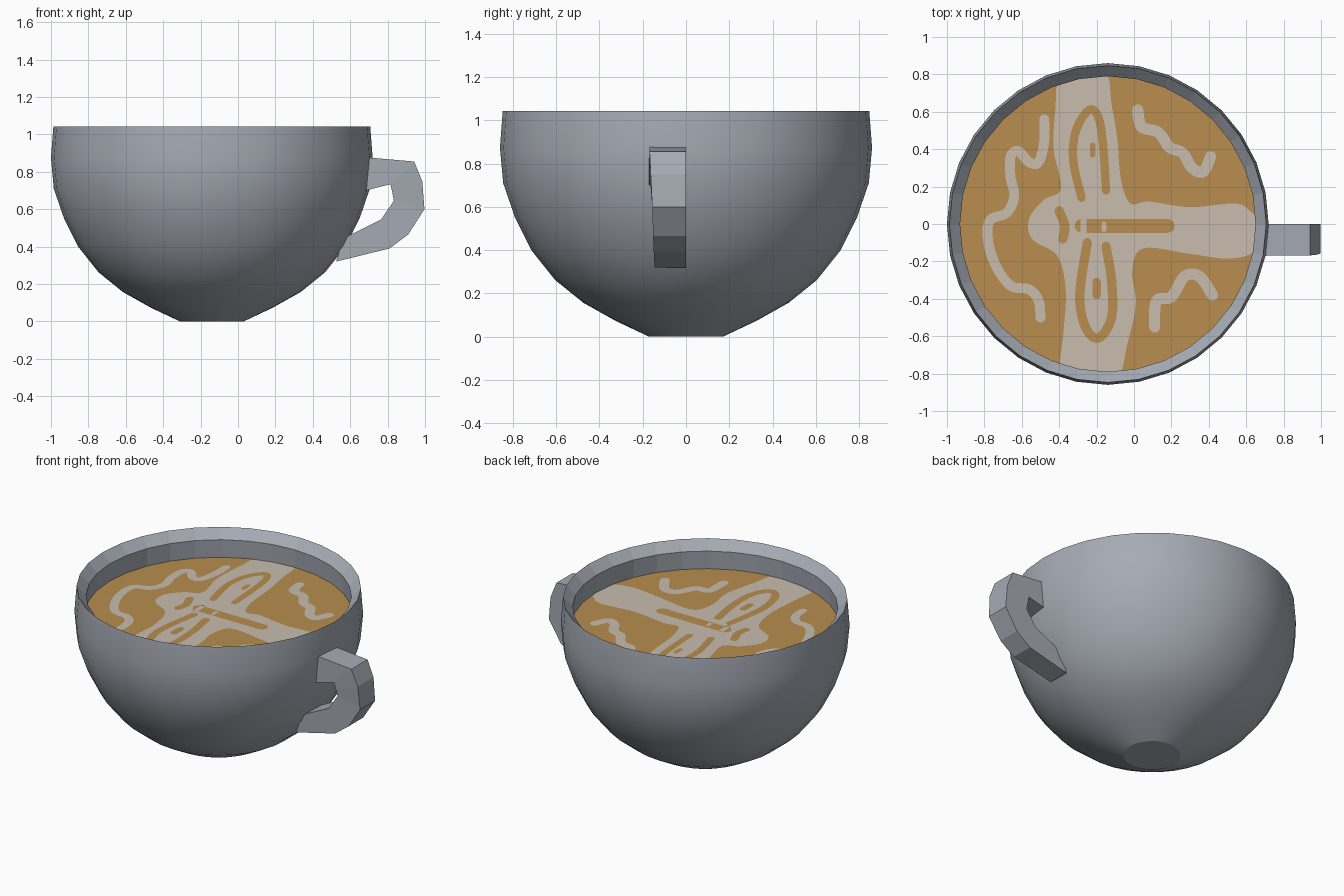
import bpy, bmesh, math
from mathutils import Vector

if "Cube" in bpy.data.objects:
    bpy.data.objects.remove(bpy.data.objects["Cube"])

CX, SIDES, LIQ_Z, LIQ_R = -0.14, 32, 0.866, 0.797


def material(name, rgb):
    m = bpy.data.materials.new(name)
    m.diffuse_color = (*rgb, 1)
    m.use_nodes = True
    m.node_tree.nodes["Principled BSDF"].inputs["Base Color"].default_value = m.diffuse_color
    return m


GREY = material("grey ceramic", (0.38, 0.41, 0.46))
COFFEE = material("coffee brown", (0.48, 0.27, 0.08))
FOAM = material("milk foam", (0.58, 0.51, 0.42))


def finish(name, bm, mat):
    me = bpy.data.meshes.new(name)
    bm.to_mesh(me)
    bm.free()
    me.materials.append(mat)
    ob = bpy.data.objects.new(name, me)
    bpy.context.collection.objects.link(ob)
    return ob


def ring(bm, r, z):
    return [bm.verts.new((CX + r * math.cos(2 * math.pi * i / SIDES),
                          r * math.sin(2 * math.pi * i / SIDES), z)) for i in range(SIDES)]


# Cup: smooth outside, sloped rim, faceted inner wall
outer = [(0.17, 0), (0.325, 0.073), (0.475, 0.157), (0.605, 0.262), (0.715, 0.40),
         (0.79, 0.55), (0.845, 0.71), (0.86, 0.875), (0.847, 1.043)]
inner = [(0.79, 0.985), (0.80, 0.85), (0.785, 0.73)]
bm = bmesh.new()
rings = [ring(bm, r, z) for r, z in outer + inner]
bm.faces.new(rings[0][::-1])
for k, (a, b) in enumerate(zip(rings, rings[1:])):
    for i in range(SIDES):
        j = (i + 1) % SIDES
        f = bm.faces.new((a[i], a[j], b[j], b[i]))
        f.smooth = k < len(outer) - 1
for e in bm.edges:
    if any(not f.smooth for f in e.link_faces):
        e.smooth = False
finish("cup", bm, GREY)

# Handle: flat-faced bar swept through outer/inner point pairs
pairs = [((0.68, 0.878), (0.68, 0.70)), ((0.942, 0.855), (0.815, 0.733)),
         ((0.985, 0.75), (0.825, 0.69)), ((0.997, 0.60), (0.833, 0.645)),
         ((0.91, 0.465), (0.765, 0.545)), ((0.81, 0.39), (0.607, 0.467)),
         ((0.525, 0.32), (0.56, 0.44))]
front = [-0.17, -0.168, -0.163, -0.156, -0.152, -0.149, -0.145]
bm = bmesh.new()
secs = [[bm.verts.new(p) for p in ((o[0], y, o[1]), (o[0], 0, o[1]), (i[0], 0, i[1]), (i[0], y, i[1]))]
        for (o, i), y in zip(pairs, front)]
for a, b in zip(secs, secs[1:]):
    for i in range(4):
        j = (i + 1) % 4
        bm.faces.new((a[i], a[j], b[j], b[i]))
bm.faces.new(secs[0])
bm.faces.new(secs[-1])
bmesh.ops.recalc_face_normals(bm, faces=bm.faces)
finish("handle", bm, GREY)

# Coffee surface
bm = bmesh.new()
bm.faces.new(ring(bm, LIQ_R, LIQ_Z))
finish("coffee_surface", bm, COFFEE)


def spline(pts, closed, n=6):
    """Catmull-Rom samples through the points."""
    p = [Vector(q) for q in pts]
    p = [p[-1]] + p + p[:2] if closed else [p[0]] + p + [p[-1]]
    out = []
    for a, b, c, d in zip(p, p[1:], p[2:], p[3:]):
        for k in range(n):
            t = k / n
            out.append(0.5 * (2 * b + (c - a) * t + (2 * a - 5 * b + 4 * c - d) * t * t
                              + (3 * b - a - 3 * c + d) * t ** 3))
    return out if closed else out + [p[-1]]


def place(bm, q, layer):
    v = Vector((q[0] - CX, q[1]))
    if v.length > 0.79:
        v *= 0.79 / v.length
    return bm.verts.new((v.x + CX, v.y, LIQ_Z + 0.002 * layer))


def patch(name, pts, layer, mat):
    bm = bmesh.new()
    f = bm.faces.new([place(bm, q, layer) for q in spline(pts, True)])
    f.normal_update()
    if f.normal.z < 0:
        f.normal_flip()
    bmesh.ops.triangulate(bm, faces=[f])
    finish(name, bm, mat)


def stroke(name, pts, width, layer, mat):
    """Flat ribbon with rounded ends along a smooth path."""
    path = spline(pts, False)
    left, right = [], []
    for i, q in enumerate(path):
        t = (path[min(i + 1, len(path) - 1)] - path[max(i - 1, 0)]).normalized()
        n = Vector((-t.y, t.x)) * width / 2
        left.append(q + n)
        right.append(q - n)
    bm = bmesh.new()
    L = [place(bm, q, layer) for q in left]
    R = [place(bm, q, layer) for q in right]
    for i in range(len(L) - 1):
        bm.faces.new((R[i], R[i + 1], L[i + 1], L[i]))
    for c, a, b, s in ((path[0], L[0], R[0], 1), (path[-1], R[-1], L[-1], 1)):
        v = Vector(a.co[:2]) - c
        arc = [c + Vector((v.x * math.cos(w) - v.y * math.sin(w), v.x * math.sin(w) + v.y * math.cos(w)))
               for w in (math.pi * k / 6 * s for k in range(1, 6))]
        bm.faces.new([a] + [place(bm, q, layer) for q in arc] + [b])
    finish(name, bm, mat)


# Foam cross
patch("foam_cross", [
    (-.40, .81), (-.42, .62), (-.43, .40), (-.39, .19), (-.48, .13), (-.56, .03), (-.545, -.08),
    (-.41, -.17), (-.365, -.35), (-.375, -.56), (-.39, -.82), (-.24, -.85), (-.09, -.83), (-.035, -.64),
    (.01, -.43), (-.01, -.25), (.05, -.13), (.30, -.16), (.51, -.185), (.65, -.14), (.68, 0), (.62, .07),
    (.54, .11), (.30, .09), (.08, .12), (-.02, .11), (-.07, .24), (-.09, .46), (-.12, .64), (-.15, .82),
    (-.28, .86)], 1, FOAM)

# Coffee lines showing through the cross
stroke("coffee_loop_upper", [(-.28, .14), (-.325, .34), (-.31, .50), (-.24, .61), (-.19, .57),
                             (-.165, .42), (-.15, .18)], .045, 2, COFFEE)
stroke("coffee_loop_lower", [(-.25, -.10), (-.29, -.38), (-.26, -.55), (-.19, -.61), (-.12, -.50),
                             (-.12, -.30), (-.15, -.12)], .05, 2, COFFEE)
stroke("coffee_bar", [(-.28, -.01), (-.1, -.01), (.18, -.01)], .075, 2, COFFEE)
stroke("coffee_bar_left", [(-.40, .07), (-.37, -.01), (-.38, -.08)], .05, 2, COFFEE)
stroke("coffee_drop_upper", [(-.22, .42), (-.22, .37)], .03, 2, COFFEE)
stroke("coffee_drop_lower", [(-.20, -.31), (-.20, -.38)], .045, 2, COFFEE)
stroke("foam_drop_left", [(-.27, .02), (-.27, -.05)], .03, 3, FOAM)
stroke("foam_drop_right", [(-.16, 0), (-.16, -.03)], .025, 3, FOAM)

# Foam squiggles around the cross
stroke("foam_squiggle_left", [
    (-.48, .56), (-.48, .44), (-.51, .33), (-.56, .33), (-.62, .39), (-.66, .36), (-.66, .25), (-.64, .15),
    (-.68, .06), (-.77, .02), (-.78, -.09), (-.74, -.22), (-.66, -.33), (-.56, -.35), (-.51, -.41),
    (-.50, -.50)], .053, 1, FOAM)
stroke("foam_squiggle_upper_right", [(.02, .61), (.04, .52), (.13, .49), (.19, .41), (.26, .38),
                                     (.31, .30), (.37, .28), (.41, .36)], .06, 1, FOAM)
stroke("foam_squiggle_lower_right", [(.11, -.55), (.12, -.41), (.20, -.39), (.27, -.28), (.35, -.28),
                                     (.42, -.38)], .06, 1, FOAM)
